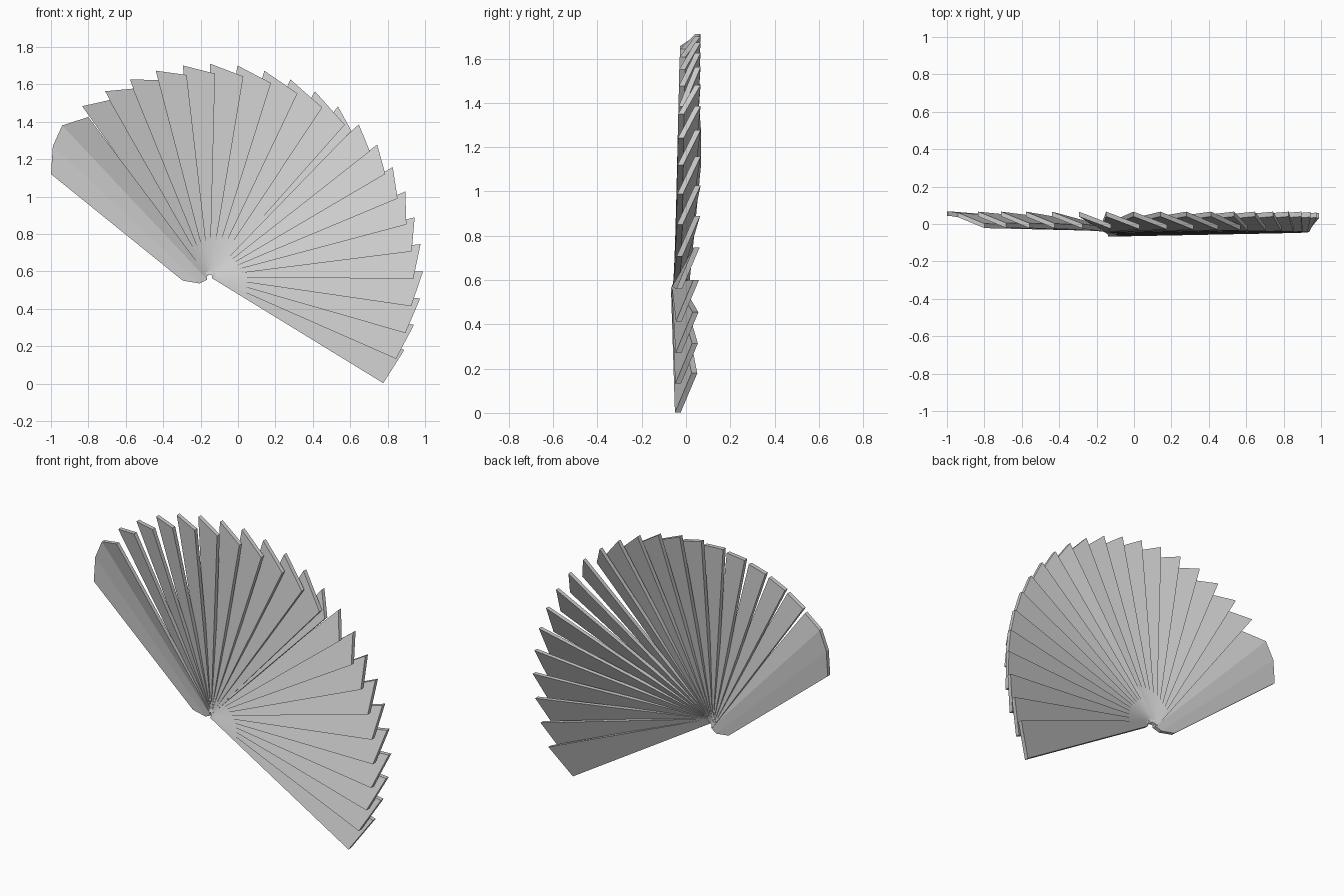
import bpy, bmesh
from math import cos, sin, radians

if "Cube" in bpy.data.objects:
    bpy.data.objects.remove(bpy.data.objects["Cube"])

PIVOT_X, PIVOT_Z = -0.15, 0.57
COUNT = 21


def polar(r, deg, y):
    a = radians(deg)
    return (PIVOT_X + r * cos(a), y, PIVOT_Z + r * sin(a))


def plate(name, inner, outer, thick):
    """Solid strip lofted from inner points to outer points, thickened toward +y."""
    bm = bmesh.new()
    rings = []
    for pts in (inner, outer):
        front = [bm.verts.new(p) for p in pts]
        back = [bm.verts.new((p[0], p[1] + thick, p[2])) for p in reversed(pts)]
        rings.append(front + back)
    a, b = rings
    n, k = len(a), len(inner)
    for i in range(n):
        j = (i + 1) % n
        bm.faces.new((a[i], a[j], b[j], b[i]))
    for ring in rings:
        for i in range(k - 1):
            bm.faces.new((ring[i], ring[i + 1], ring[n - 2 - i], ring[n - 1 - i]))
    bmesh.ops.recalc_face_normals(bm, faces=bm.faces)
    mesh = bpy.data.meshes.new(name)
    bm.to_mesh(mesh)
    bm.free()
    obj = bpy.data.objects.new(name, mesh)
    bpy.context.collection.objects.link(obj)
    return obj


# Overlapping slats, each tilted so its clockwise edge lies in front
for i in range(COUNT):
    t = i / (COUNT - 1)
    tip = -20.6 + 7.37 * i
    width = 10.9 - 0.37 * i if i <= 10 else max(7.3, 12 - 0.65 * (i - 11))
    low = tip - width
    front_y = -0.05 + 0.03 * t
    back_y = 0.025 + 0.015 * min(1, i / 6)
    hub_y = -0.068 + 0.03 * t
    # narrow hub end, offset sideways from the pivot
    h0 = polar(0.012, low, hub_y)
    a = radians(tip + 90)
    h1 = (h0[0] + 0.028 * cos(a), hub_y + 0.012, h0[2] + 0.028 * sin(a))
    outer = [polar(1.087, low, front_y),
             polar(min(1.14, 1.11 + 0.01 * i), tip, back_y)]
    plate(f"slat_{i + 1:02d}", [h0, h1], outer, 0.026)

# Curved guard stick closing the left end
plate("guard_stick",
      [(-0.17, -0.037, 0.585), (-0.165, -0.03, 0.556),
       (-0.205, -0.02, 0.535), (-0.295, -0.012, 0.55)],
      [(-0.80, -0.022, 1.425), (-0.94, 0.036, 1.38),
       (-0.99, 0.044, 1.27), (-1.0, 0.044, 1.12)], 0.024)
